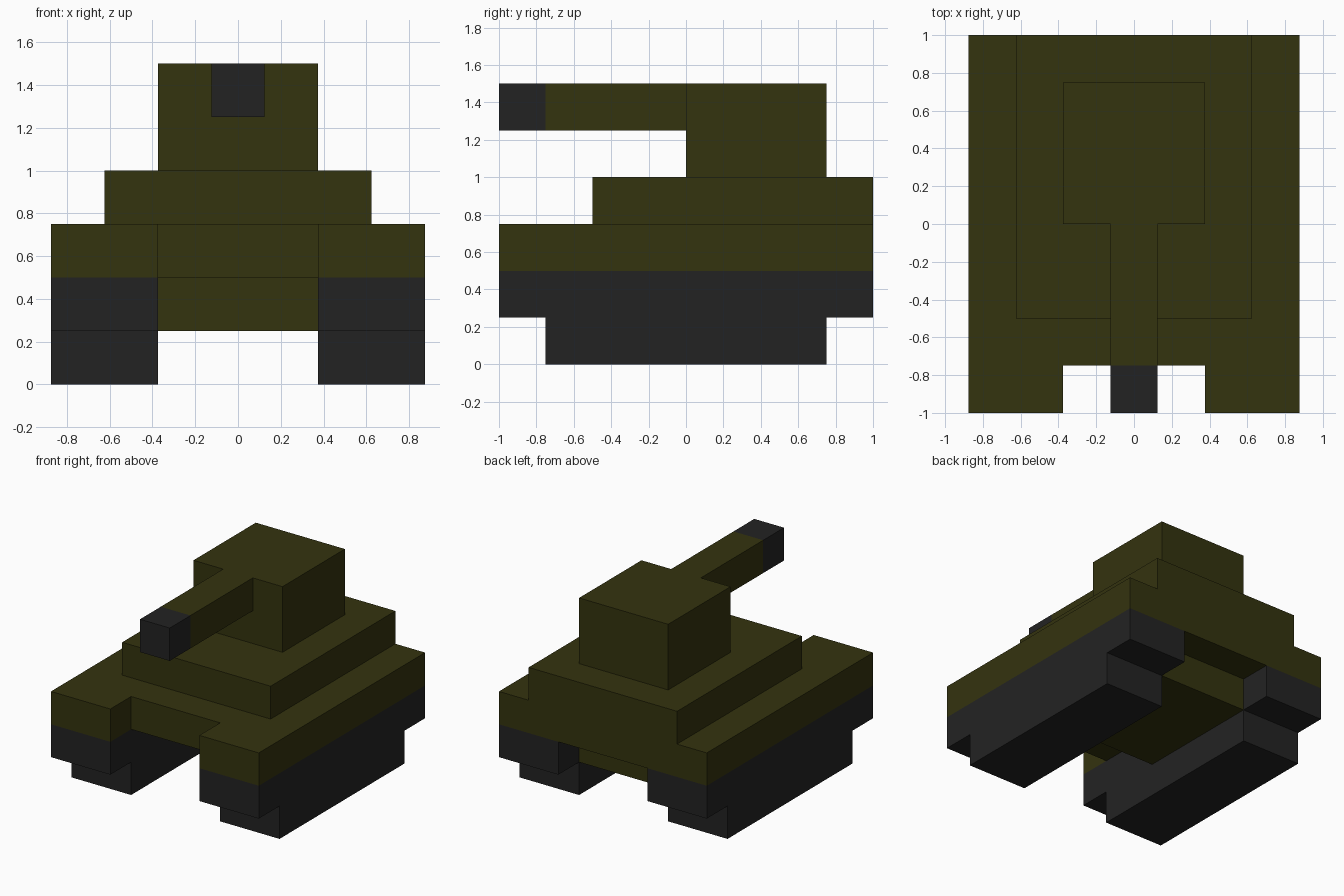
import bpy
import bmesh

cube = bpy.data.objects.get("Cube")
if cube:
    bpy.data.objects.remove(cube, do_unlink=True)


def make_material(name, colour):
    mat = bpy.data.materials.new(name)
    mat.use_nodes = True
    mat.diffuse_color = colour
    bsdf = next(n for n in mat.node_tree.nodes if n.type == 'BSDF_PRINCIPLED')
    bsdf.inputs["Base Color"].default_value = colour
    return mat


olive = make_material("olive green", (0.034, 0.033, 0.0045, 1))
charcoal = make_material("charcoal", (0.0165, 0.0165, 0.0165, 1))


def prism(name, mat, profile, axis, low, high):
    """Extrude a flat profile along an axis ('X' uses y,z points; 'Z' uses x,y points)."""
    bm = bmesh.new()
    place = (lambda a, b: (low, a, b)) if axis == 'X' else (lambda a, b: (a, b, low))
    face = bm.faces.new([bm.verts.new(place(a, b)) for a, b in profile])
    new = bmesh.ops.extrude_face_region(bm, geom=[face])["geom"]
    step = (high - low, 0, 0) if axis == 'X' else (0, 0, high - low)
    bmesh.ops.translate(bm, vec=step, verts=[v for v in new if isinstance(v, bmesh.types.BMVert)])
    bmesh.ops.recalc_face_normals(bm, faces=bm.faces)
    mesh = bpy.data.meshes.new(name)
    bm.to_mesh(mesh)
    bm.free()
    mesh.materials.append(mat)
    obj = bpy.data.objects.new(name, mesh)
    bpy.context.collection.objects.link(obj)
    return obj


def block(name, mat, half_width, front, back, low, high):
    """Box centred on x."""
    w = half_width
    return prism(name, mat, [(-w, front), (w, front), (w, back), (-w, back)], 'Z', low, high)


# Tracks: a long upper band with a shorter band on the ground
half_track = [(0.75, 0), (0.75, 0.25), (1, 0.25), (1, 0.5)]
track_profile = half_track + [(-y, z) for y, z in reversed(half_track)]
for side, x in (("right", -0.875), ("left", 0.375)):
    prism(side + "_track", charcoal, track_profile, 'X', x, x + 0.5)

# Hull plate with a notch at the front between the fenders
half_hull = [(0.375, -0.75), (0.375, -1), (0.875, -1), (0.875, 1)]
hull_profile = half_hull + [(-x, y) for x, y in reversed(half_hull)]
prism("hull_plate", olive, hull_profile, 'Z', 0.5, 0.75)

# Belly, upper deck and turret
block("belly", olive, 0.375, -0.25, 0.75, 0.25, 0.5)
block("upper_deck", olive, 0.625, -0.5, 1, 0.75, 1)
block("turret", olive, 0.375, 0, 0.75, 1, 1.5)

# Gun
block("gun_barrel", olive, 0.125, -0.75, 0, 1.25, 1.5)
block("gun_muzzle", charcoal, 0.125, -1, -0.75, 1.25, 1.5)
